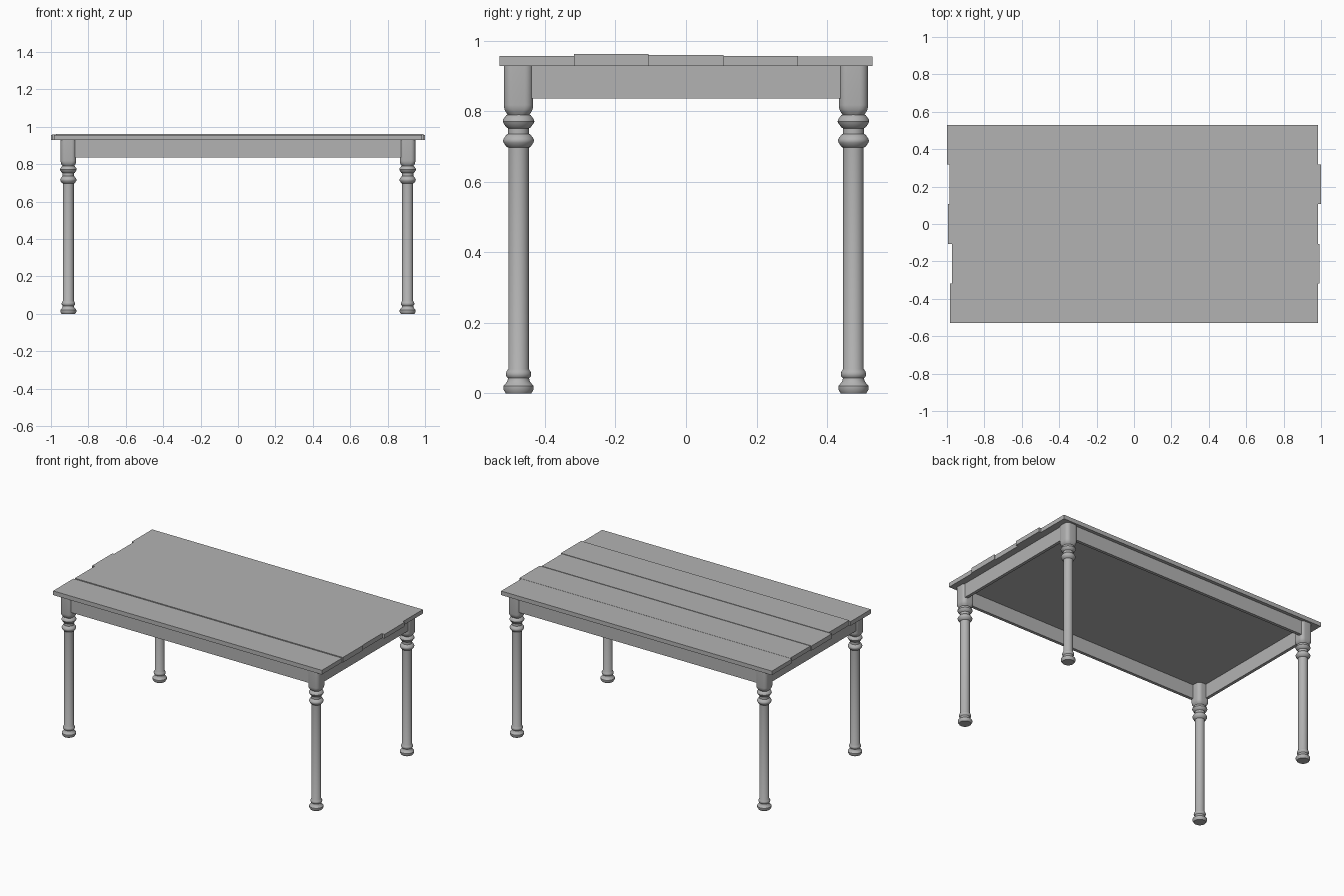
import bpy, bmesh, math

if "Cube" in bpy.data.objects:
    bpy.data.objects.remove(bpy.data.objects["Cube"])

LEG_X, LEG_Y = 0.907, 0.475

# Mid-grey finish for the whole table
GREY = bpy.data.materials.new("grey_wood")
GREY.diffuse_color = (0.45, 0.45, 0.45, 1)
GREY.use_nodes = True
GREY.node_tree.nodes["Principled BSDF"].inputs["Base Color"].default_value = GREY.diffuse_color


def finish(name, bm, smooth=False):
    bmesh.ops.recalc_face_normals(bm, faces=bm.faces)
    me = bpy.data.meshes.new(name)
    bm.to_mesh(me)
    bm.free()
    me.materials.append(GREY)
    ob = bpy.data.objects.new(name, me)
    bpy.context.collection.objects.link(ob)
    if smooth:
        bpy.ops.object.select_all(action='DESELECT')
        bpy.context.view_layer.objects.active = ob
        ob.select_set(True)
        bpy.ops.object.shade_smooth_by_angle(angle=math.radians(40))
    return ob


def box(name, x0, x1, y0, y1, z0, z1):
    bm = bmesh.new()
    bmesh.ops.create_cube(bm, size=1)
    for v in bm.verts:
        v.co.x = x1 if v.co.x > 0 else x0
        v.co.y = y1 if v.co.y > 0 else y0
        v.co.z = z1 if v.co.z > 0 else z0
    return finish(name, bm)


def loft(bm, loops):
    rings = [[bm.verts.new(p) for p in loop] for loop in loops]
    for a, b in zip(rings, rings[1:]):
        n = len(a)
        for i in range(n):
            j = (i + 1) % n
            bm.faces.new((a[i], a[j], b[j], b[i]))
    bm.faces.new(rings[0])
    bm.faces.new(rings[-1])


def circle(cx, cy, r, z, n=32):
    return [(cx + r * math.cos(2 * math.pi * i / n),
             cy + r * math.sin(2 * math.pi * i / n), z) for i in range(n)]


def rounded_square(cx, cy, half, rad, z, seg=6):
    pts = []
    for q in range(4):
        mid = math.pi / 4 + q * math.pi / 2
        ox = math.copysign(half - rad, math.cos(mid))
        oy = math.copysign(half - rad, math.sin(mid))
        for k in range(seg + 1):
            a = q * math.pi / 2 + k / seg * math.pi / 2
            pts.append((cx + ox + rad * math.cos(a), cy + oy + rad * math.sin(a), z))
    return pts


# Turned leg profile: (radius, height)
PROFILE = [(0.036, 0), (0.043, 0.011), (0.043, 0.021), (0.036, 0.029), (0.031, 0.036),
           (0.030, 0.043), (0.035, 0.049), (0.036, 0.056), (0.034, 0.062),
           (0.029, 0.070), (0.029, 0.697), (0.034, 0.699), (0.042, 0.711), (0.044, 0.717),
           (0.042, 0.723), (0.034, 0.734), (0.030, 0.736), (0.030, 0.752), (0.034, 0.754),
           (0.042, 0.765), (0.045, 0.771), (0.043, 0.778), (0.035, 0.789), (0.030, 0.791),
           (0.030, 0.80)]
# Leg block sections: (half width, corner radius, height)
BLOCK = [(0.031, 0.024, 0.790), (0.036, 0.024, 0.798), (0.040, 0.024, 0.806),
         (0.0415, 0.024, 0.818), (0.0415, 0.024, 0.930)]

# Four turned legs with rounded blocks under the top
for sx, xn in ((-1, "left"), (1, "right")):
    for sy, yn in ((-1, "front"), (1, "back")):
        cx, cy = sx * LEG_X, sy * LEG_Y
        bm = bmesh.new()
        loft(bm, [circle(cx, cy, r, z) for r, z in PROFILE])
        finish(f"{yn}_{xn}_leg", bm, True)
        bm = bmesh.new()
        loft(bm, [rounded_square(cx, cy, h, r, z) for h, r, z in BLOCK])
        finish(f"{yn}_{xn}_leg_block", bm, True)

# Apron rails between the legs, set towards their outer faces
OFF, T = 0.022, 0.010
AX, AY = LEG_X + OFF, LEG_Y + OFF
for s, n in ((-1, "front"), (1, "back")):
    box(f"{n}_apron", -LEG_X, LEG_X, s * AY - T, s * AY + T, 0.836, 0.930)
for s, n in ((-1, "left"), (1, "right")):
    box(f"{n}_apron", s * AX - T, s * AX + T, -LEG_Y, LEG_Y, 0.836, 0.930)

# Uneven top planks: (left end, right end, top height), front to back
PLANKS = [(-0.985, 0.985, 0.957), (-0.974, 0.991, 0.963), (-0.995, 0.984, 0.960),
          (-0.986, 1.0, 0.957), (-1.0, 0.985, 0.956)]
W = 1.058 / 5
for i, (x0, x1, top) in enumerate(PLANKS):
    y0 = -0.529 + i * W
    box(f"top_plank_{i + 1}", x0, x1, y0, y0 + W, 0.929, top)
